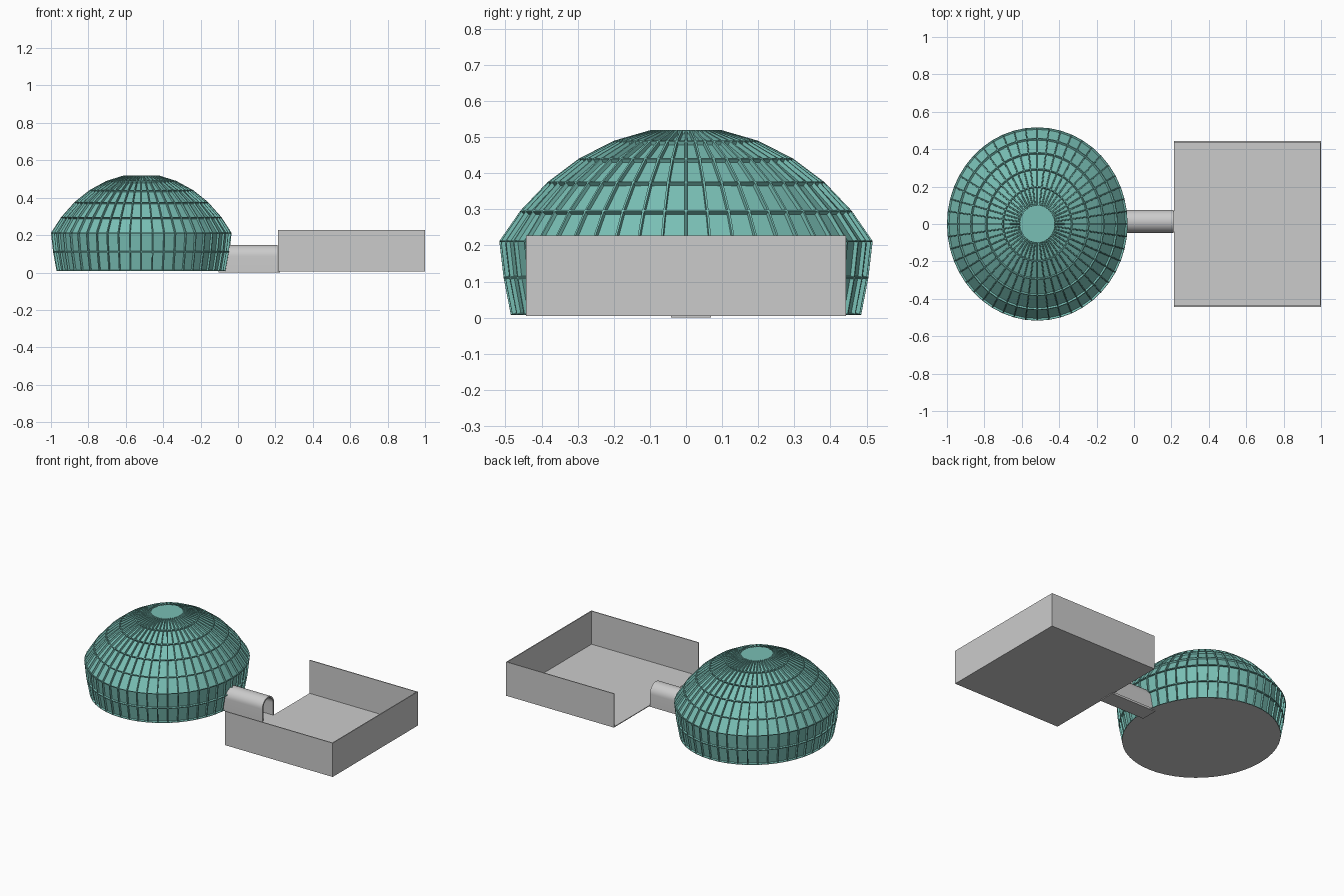
import bpy, bmesh
from math import sin, cos, pi

if "Cube" in bpy.data.objects:
    bpy.data.objects.remove(bpy.data.objects["Cube"])

SEG = 48
CX, SQUASH = -0.517, 0.934   # dome centre and its slight narrowing in x

teal = bpy.data.materials.new("teal_panels")
teal.diffuse_color = (0.19, 0.52, 0.46, 1)
teal.use_nodes = True
teal.node_tree.nodes["Principled BSDF"].inputs["Base Color"].default_value = teal.diffuse_color


def finish(bm, name, mat=None):
    bmesh.ops.recalc_face_normals(bm, faces=bm.faces)
    me = bpy.data.meshes.new(name)
    bm.to_mesh(me)
    bm.free()
    ob = bpy.data.objects.new(name, me)
    bpy.context.collection.objects.link(ob)
    if mat:
        me.materials.append(mat)
    return ob


def box(name, x0, x1, y0, y1, z0, z1):
    bm = bmesh.new()
    bmesh.ops.create_cube(bm, size=1)
    for v in bm.verts:
        v.co.x = x0 + (v.co.x + 0.5) * (x1 - x0)
        v.co.y = y0 + (v.co.y + 0.5) * (y1 - y0)
        v.co.z = z0 + (v.co.z + 0.5) * (z1 - z0)
    return finish(bm, name)


def ring(bm, r, z):
    return [bm.verts.new((CX + SQUASH * r * cos(2 * pi * i / SEG),
                          r * sin(2 * pi * i / SEG), z)) for i in range(SEG)]


# Dome: lathed rows of panels, each recessed inside a raised lattice
profile = [(0.485, 0.007), (0.505, 0.11), (0.517, 0.212), (0.459, 0.296),
           (0.383, 0.376), (0.296, 0.441), (0.2, 0.49), (0.097, 0.52)]
bm = bmesh.new()
rings = [ring(bm, r, z) for r, z in profile]
panels = []
for a, b in zip(rings, rings[1:]):
    for i in range(SEG):
        j = (i + 1) % SEG
        panels.append(bm.faces.new((a[i], a[j], b[j], b[i])))
bm.faces.new(rings[-1])
bm.normal_update()
bmesh.ops.inset_individual(bm, faces=panels, thickness=0.004, depth=0)
bmesh.ops.inset_individual(bm, faces=panels, thickness=0.002, depth=-0.011)
finish(bm, "dome", teal)

# Dome floor
bm = bmesh.new()
bm.faces.new(ring(bm, 0.485, 0.006))
finish(bm, "dome_floor")

# Tunnel: hollow arched passage between dome and yard
TY, R, SPRING = 0.014, 0.061, 0.087


def arch(bm, x, r):
    pts = [(-r, 0.006)] + [(-r * cos(pi * i / 20), SPRING + r * sin(pi * i / 20))
                           for i in range(21)] + [(r, 0.006)]
    return [bm.verts.new((x, TY + y, z)) for y, z in pts]


bm = bmesh.new()
loops = [arch(bm, -0.08, R), arch(bm, 0.21, R),
         arch(bm, 0.21, R - 0.01), arch(bm, -0.08, R - 0.01)]
for k in range(4):
    a, b = loops[k], loops[(k + 1) % 4]
    for i in range(len(a) - 1):
        bm.faces.new((a[i], a[i + 1], b[i + 1], b[i]))
tunnel = finish(bm, "tunnel")
bpy.context.view_layer.objects.active = tunnel
tunnel.select_set(True)
bpy.ops.object.shade_smooth_by_angle()
box("tunnel_floor", -0.105, 0.225, TY - 0.055, TY + 0.055, 0.0, 0.007)

# Yard: floor with three thin walls, open toward the tunnel
X0, X1, Y, T, Z0, Z1 = 0.215, 1.0, 0.443, 0.006, 0.005, 0.228
box("yard_floor", X0, X1, -Y, Y, Z0, Z0 + 0.005)
box("yard_front_wall", X0, X1, -Y, -Y + T, Z0, Z1)
box("yard_back_wall", X0, X1, Y - T, Y, Z0, Z1)
box("yard_end_wall", X1 - T, X1, -Y, Y, Z0, Z1)
